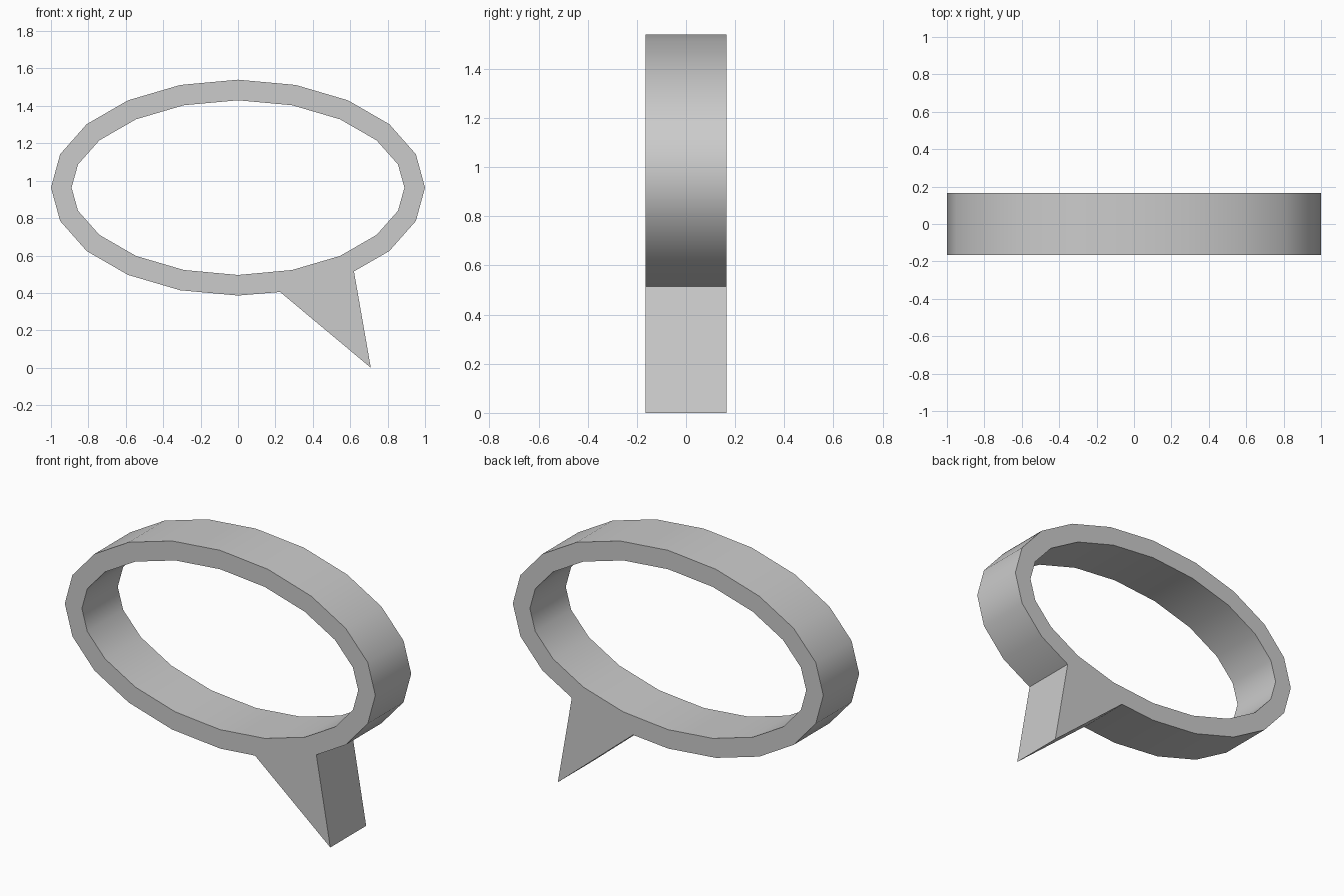
import bpy, bmesh
from math import sin, cos, pi, radians, hypot

cube = bpy.data.objects.get("Cube")
if cube:
    bpy.data.objects.remove(cube, do_unlink=True)

SIDES = 20
A, B = 1.0, 0.577        # outer half width and half height
CENTRE_Z = 0.963
WALL = 0.11
HALF_DEPTH = 0.165
TAIL_LEFT, TAIL_RIGHT, TIP = (0.225, 0.405), (0.62, 0.515), (0.71, 0.0)

grey = bpy.data.materials.new("light_grey")
grey.use_nodes = True
colour = (0.6, 0.6, 0.6, 1)
grey.diffuse_color = colour
grey.node_tree.nodes["Principled BSDF"].inputs["Base Color"].default_value = colour

# Oval outline and its even inward offset
outer, inner = [], []
for i in range(SIDES):
    t = 2 * pi * i / SIDES
    x, z = A * cos(t), CENTRE_Z + B * sin(t)
    nx, nz = cos(t) / A, sin(t) / B
    n = hypot(nx, nz)
    outer.append((x, z))
    inner.append((x - WALL * nx / n, z - WALL * nz / n))

# The two lower corners slide to the root of the tail
first = SIDES * 4 // 5
outer[first], outer[first + 1] = TAIL_LEFT, TAIL_RIGHT

# Flat front face: ring segments and the tail
bm = bmesh.new()
def add(points):
    return [bm.verts.new((x, -HALF_DEPTH, z)) for x, z in points]

out_v, in_v = add(outer), add(inner)
tip = add([TIP])[0]
for i in range(SIDES):
    j = (i + 1) % SIDES
    bm.faces.new((out_v[i], out_v[j], in_v[j], in_v[i]))
bm.faces.new((out_v[first], tip, out_v[first + 1]))

# Extrude to the back
result = bmesh.ops.extrude_face_region(bm, geom=bm.faces[:], use_keep_orig=True)
back = [v for v in result["geom"] if isinstance(v, bmesh.types.BMVert)]
bmesh.ops.translate(bm, vec=(0, 2 * HALF_DEPTH, 0), verts=back)
bmesh.ops.recalc_face_normals(bm, faces=bm.faces[:])

mesh = bpy.data.meshes.new("speech_bubble")
bm.to_mesh(mesh)
bm.free()
mesh.materials.append(grey)
bubble = bpy.data.objects.new("speech_bubble", mesh)
bpy.context.collection.objects.link(bubble)

# Smooth rims, crisp edges
bpy.ops.object.select_all(action='DESELECT')
bubble.select_set(True)
bpy.context.view_layer.objects.active = bubble
bpy.ops.object.shade_smooth_by_angle(angle=radians(38))
